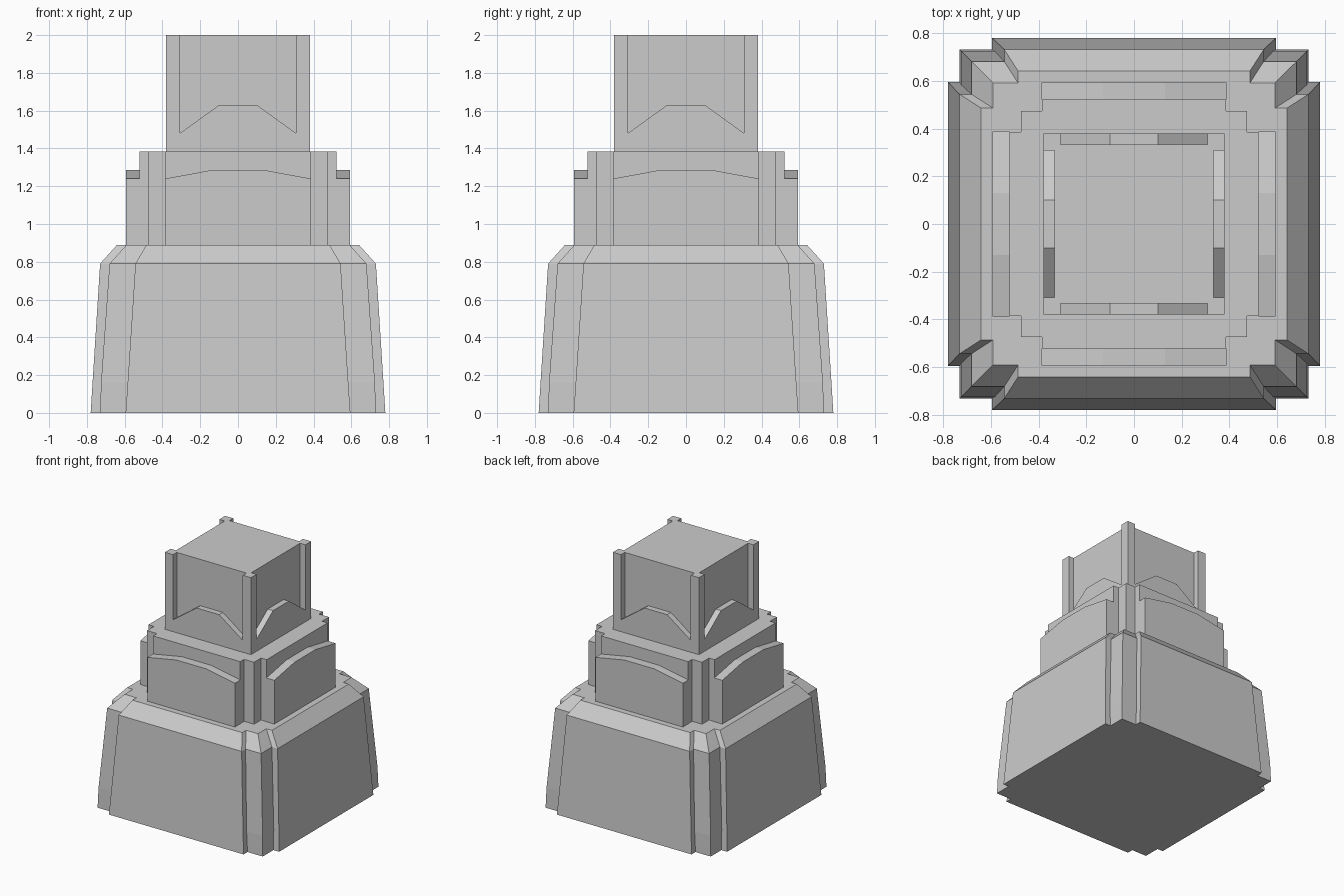
import bpy, bmesh
from mathutils import Matrix
from math import pi

if "Cube" in bpy.data.objects:
    bpy.data.objects.remove(bpy.data.objects["Cube"])


def finish(name, bm):
    bmesh.ops.recalc_face_normals(bm, faces=bm.faces)
    me = bpy.data.meshes.new(name)
    bm.to_mesh(me)
    bm.free()
    ob = bpy.data.objects.new(name, me)
    bpy.context.collection.objects.link(ob)
    return ob


def outline(w, c, p):
    """Stepped square plan: face half width w, corner c, face distance p."""
    pts = [(w, p), (w, c), (c, c), (c, w), (p, w)]
    out = []
    for _ in range(4):
        out += pts
        pts = [(y, -x) for x, y in pts]
    # order each quarter clockwise round the plan
    return out


def loft(name, rings):
    """Stack of stepped outlines given as (z, w, c, p)."""
    bm = bmesh.new()
    loops = [[bm.verts.new((x, y, z)) for x, y in outline(w, c, p)]
             for z, w, c, p in rings]
    n = len(loops[0])
    for a, b in zip(loops, loops[1:]):
        for i in range(n):
            j = (i + 1) % n
            bm.faces.new((a[i], a[j], b[j], b[i]))
    bm.faces.new(loops[0])
    bm.faces.new(loops[-1])
    return finish(name, bm)


def side_plates(name, profile, near, far):
    """Front profile (x, z) extruded in depth, repeated on four sides."""
    for k, side in enumerate(("front", "right", "back", "left")):
        bm = bmesh.new()
        f = [bm.verts.new((x, -far, z)) for x, z in profile]
        b = [bm.verts.new((x, -near, z)) for x, z in profile]
        bm.faces.new(f)
        bm.faces.new(b)
        for i in range(len(f)):
            j = (i + 1) % len(f)
            bm.faces.new((f[i], f[j], b[j], b[i]))
        bmesh.ops.transform(bm, matrix=Matrix.Rotation(k * pi / 2, 4, 'Z'), verts=bm.verts)
        finish(f"{name}_{side}", bm)


# Tapered base with notched corners and sloped shoulder
loft("base", [(0, .595, .73, .78), (.16, .584, .725, .77),
              (.79, .543, .68, .73), (.89, .485, .59, .64)])

# Middle tier and its low-peaked panels
loft("middle_tier", [(.89, .385, .473, .522), (1.385, .385, .473, .522)])
side_plates("middle_panel", [(-.387, .89), (.387, .89), (.387, 1.24),
                             (.13, 1.287), (-.13, 1.287), (-.387, 1.24)], .522, .592)

# Top block: recessed faces between corner posts (faces set inside the corners)
loft("top_block", [(1.385, .308, .38, .333), (2.0, .308, .38, .333)])
side_plates("top_arch", [(-.308, 1.385), (.308, 1.385), (.308, 1.48),
                         (.1, 1.63), (-.1, 1.63), (-.308, 1.48)], .333, .38)
